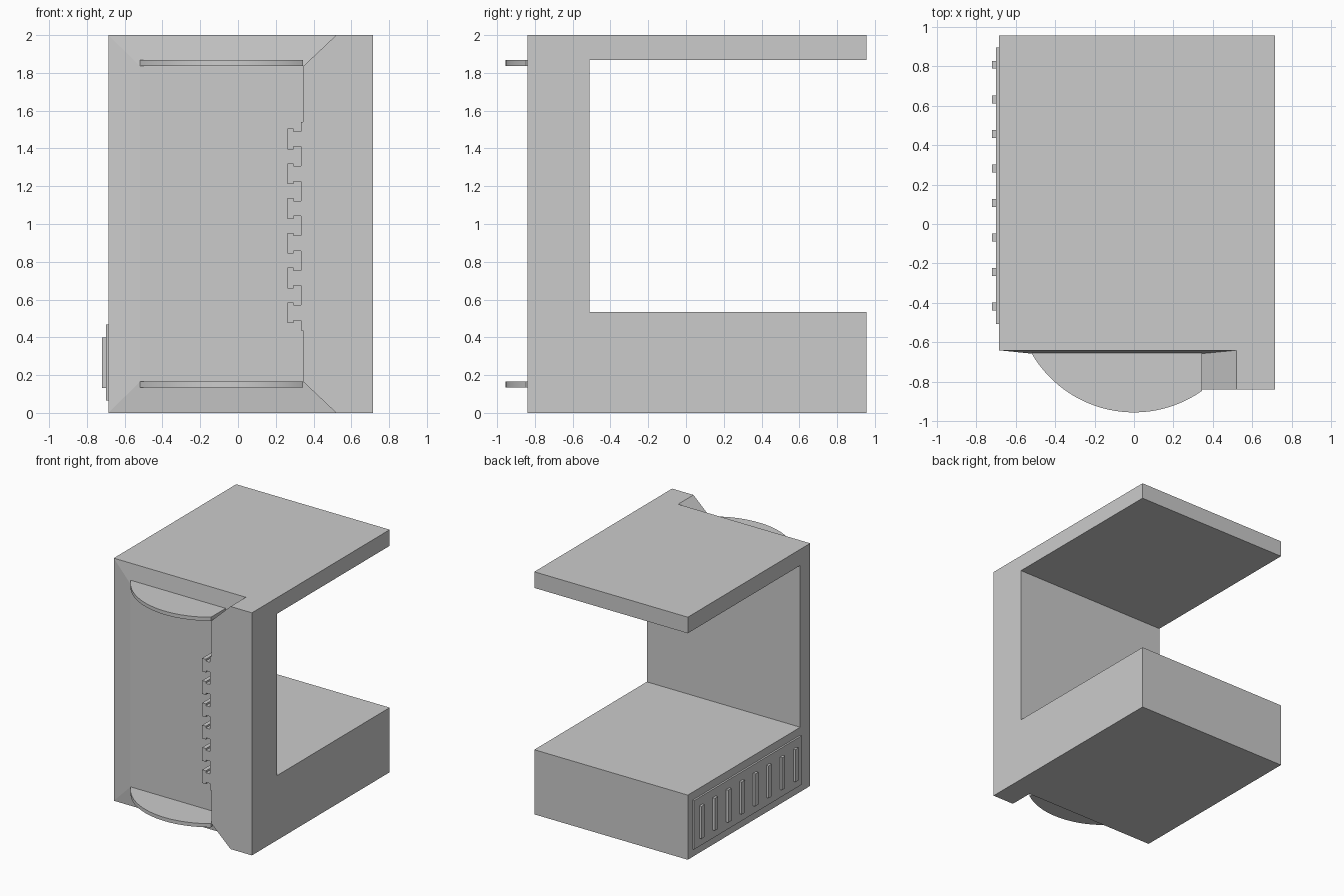
import bpy, bmesh, math

if "Cube" in bpy.data.objects:
    bpy.data.objects.remove(bpy.data.objects["Cube"])


def to_object(name, bm):
    bmesh.ops.recalc_face_normals(bm, faces=bm.faces[:])
    mesh = bpy.data.meshes.new(name)
    bm.to_mesh(mesh)
    bm.free()
    ob = bpy.data.objects.new(name, mesh)
    bpy.context.collection.objects.link(ob)
    return ob


def prism(name, pts, axis, lo, hi):
    """Extrude a 2D outline along an axis (0=x, 1=y, 2=z)."""
    bm = bmesh.new()

    def ring(d):
        out = []
        for p in pts:
            co = list(p)
            co.insert(axis, d)
            out.append(bm.verts.new(co))
        return out

    a, b = ring(lo), ring(hi)
    bm.faces.new(a)
    bm.faces.new(b[::-1])
    n = len(pts)
    for i in range(n):
        bm.faces.new((a[i], b[i], b[(i + 1) % n], a[(i + 1) % n]))
    return to_object(name, bm)


def rect(u0, v0, u1, v1):
    return [(u0, v0), (u1, v0), (u1, v1), (u0, v1)]


# C-shaped body: thick base, rear wall, thin top
prism("frame_body", [(-0.64, 0), (0.955, 0), (0.955, 0.533), (-0.51, 0.533),
                     (-0.51, 1.867), (0.955, 1.867), (0.955, 2), (-0.64, 2)],
      0, -0.685, 0.715)

# Shallow bevelled front panel
bm = bmesh.new()
outer = [bm.verts.new((x, -0.64, z)) for x, z in rect(-0.685, 0, 0.52, 2)]
inner = [bm.verts.new((x, -0.657, z)) for x, z in rect(-0.52, 0.165, 0.345, 1.835)]
bm.faces.new(inner)
for i in range(4):
    j = (i + 1) % 4
    bm.faces.new((outer[i], outer[j], inner[j], inner[i]))
front_panel = to_object("front_panel", bm)

# Raised side strip with a toothed edge
edge = [(0.715, 0), (0.715, 2), (0.52, 2), (0.345, 1.835), (0.345, 1.54), (0.333, 1.54)]
for i in range(6):
    z = 1.505 - 0.184 * i
    edge += [(0.333, z - 0.015), (0.295, z - 0.015), (0.295, z), (0.262, z),
             (0.262, z - 0.11), (0.295, z - 0.11), (0.295, z - 0.095), (0.333, z - 0.095)]
edge += [(0.333, 0.436), (0.345, 0.436), (0.345, 0.165), (0.52, 0)]
prism("toothed_strip", edge, 1, -0.84, -0.64)

# Curved flanges at the top and bottom of the panel
R, CY, N = 0.6, -0.355, 28
a0, a1 = math.asin(-0.52 / R), math.asin(0.345 / R)
arc = [(R * math.sin(a0 + (a1 - a0) * i / N), CY - R * math.cos(a0 + (a1 - a0) * i / N))
       for i in range(N + 1)]
arc += [(0.345, -0.65), (-0.52, -0.65)]
for name, z in (("lower_flange", 0.135), ("upper_flange", 1.837)):
    ob = prism(name, arc, 2, z, z + 0.03)
    bpy.ops.object.select_all(action='DESELECT')
    ob.select_set(True)
    bpy.context.view_layer.objects.active = ob
    bpy.ops.object.shade_smooth_by_angle()

# Side plate with a row of ribs
prism("side_plate", rect(-0.507, 0.065, 0.895, 0.468), 0, -0.7, -0.68)
for i in range(8):
    y = 0.807 - 0.175 * i
    prism(f"side_rib_{i + 1}", rect(y - 0.02, 0.133, y + 0.02, 0.4), 0, -0.72, -0.695)
